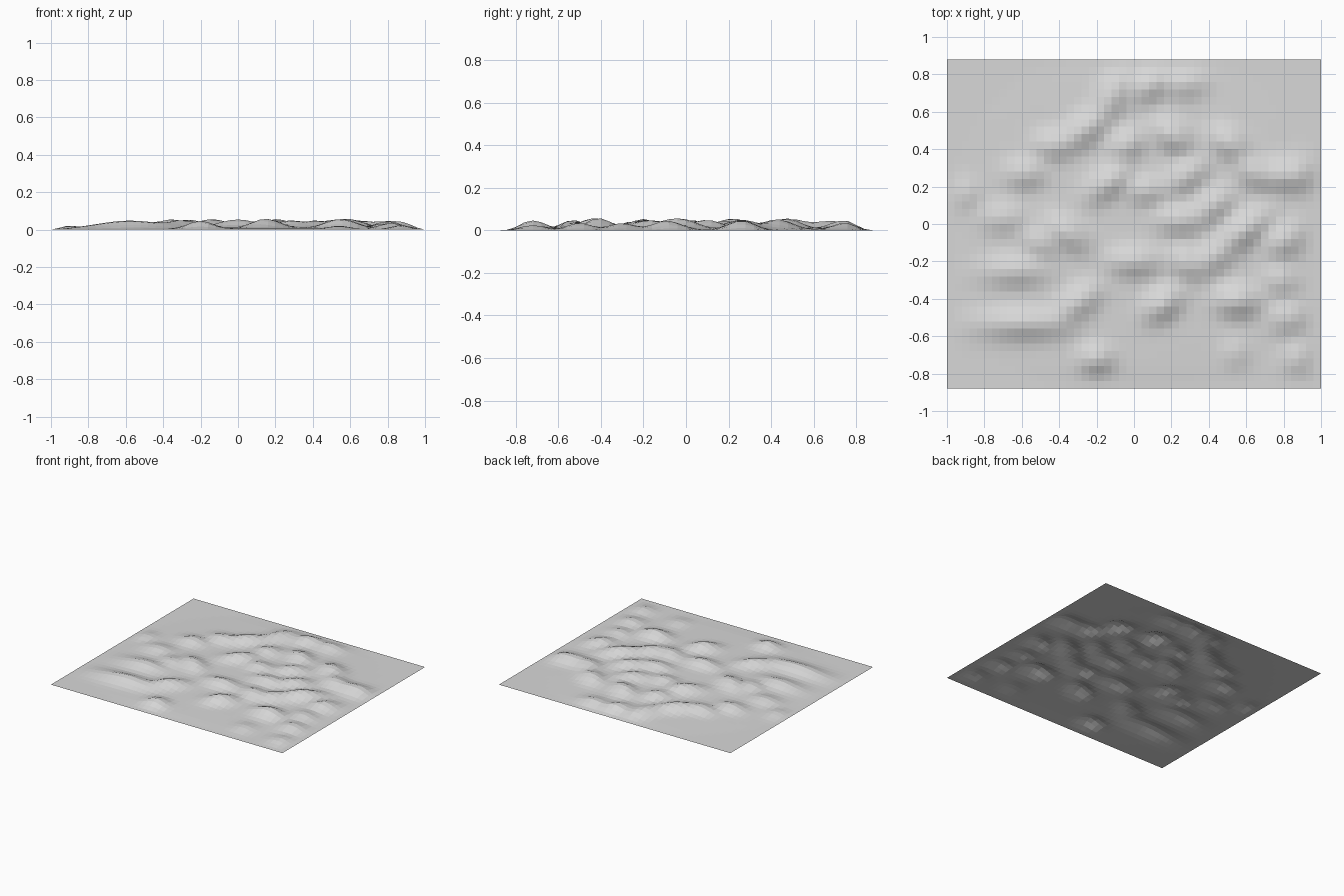
import bpy
import bmesh
import math

# Remove the default object
default_cube = bpy.data.objects.get("Cube")
if default_cube:
    bpy.data.objects.remove(default_cube, do_unlink=True)

HALF_DEPTH = 0.88
PEAK = 0.06
RIDGE_WIDTH = 0.062
SWELL = 0.014

# Hills grouped by ridge direction: x, y, half length (hundredths), height (thousandths)
HILLS = {
    "level": [
        (27, 75, 8, 35), (82, 26, 13, 48), (-63, -25, 13, 42), (-58, -53, 18, 48),
        (0, -20, 11, 52), (82, -50, 7, 35), (-92, 16, 7, 24), (-70, 3, 9, 32),
        (24, 2, 10, 48), (-20, -72, 7, 46), (-58, 27, 8, 42), (-43, 42, 8, 42),
        (55, -41, 9, 57), (6, 18, 8, 45),
    ],
    "rising": [
        (8, 74, 8, 46), (-27, 50, 11, 52), (-4, 42, 8, 48), (-14, 22, 11, 54),
        (58, -4, 12, 57), (15, -43, 9, 57), (-30, -42, 11, 50), (80, -9, 8, 45),
        (28, 26, 10, 48), (42, -18, 8, 45), (42, 10, 9, 48),
    ],
    "falling": [
        (21, 47, 9, 56), (51, 43, 9, 52), (-35, -5, 10, 54), (28, -21, 8, 48),
        (54, -69, 6, 20), (88, -72, 6, 24), (64, 28, 8, 44), (78, -30, 7, 34),
        (-50, -10, 8, 38),
    ],
    "steep": [(-12, 68, 11, 44)],
}
SLOPE = {
    "level": 0,
    "rising": math.radians(38),
    "falling": math.radians(-35),
    "steep": math.radians(62),
}


def hill_height(x, y, hill, angle):
    """Height of one stretched, rounded hill."""
    cx, cy, length, height = (value / 100 for value in hill)
    dx, dy = x - cx, y - cy
    along = dx * math.cos(angle) + dy * math.sin(angle)
    across = dy * math.cos(angle) - dx * math.sin(angle)
    falloff = (along / length) ** 2 + (across / RIDGE_WIDTH) ** 2
    return height / 10 * math.exp(-falloff / 2)


def ground_height(x, y):
    """Blend the hills over a low swell, limit the peaks and fade to the rim."""
    swell = SWELL * max(0, 1 - x * x - y * y)
    total = swell ** 2 + sum(
        hill_height(x, y, hill, SLOPE[direction]) ** 2
        for direction, hills in HILLS.items()
        for hill in hills
    )
    rim = min(1 - abs(x), HALF_DEPTH - abs(y))
    fade = min(1, max(0, rim) / 0.1)
    return min(PEAK, math.sqrt(total)) * fade


# Single grey material
grey = bpy.data.materials.new("light grey")
grey.use_nodes = True
colour = (0.69, 0.69, 0.69, 1)
grey.diffuse_color = colour
grey.node_tree.nodes["Principled BSDF"].inputs["Base Color"].default_value = colour

# Open sheet of hilly ground
bm = bmesh.new()
bmesh.ops.create_grid(bm, x_segments=50, y_segments=44, size=1)
for vert in bm.verts:
    vert.co.y *= HALF_DEPTH
    vert.co.z = ground_height(vert.co.x, vert.co.y)

mesh = bpy.data.meshes.new("hilly_ground")
bm.to_mesh(mesh)
bm.free()
mesh.materials.append(grey)
ground = bpy.data.objects.new("hilly_ground", mesh)
bpy.context.collection.objects.link(ground)
